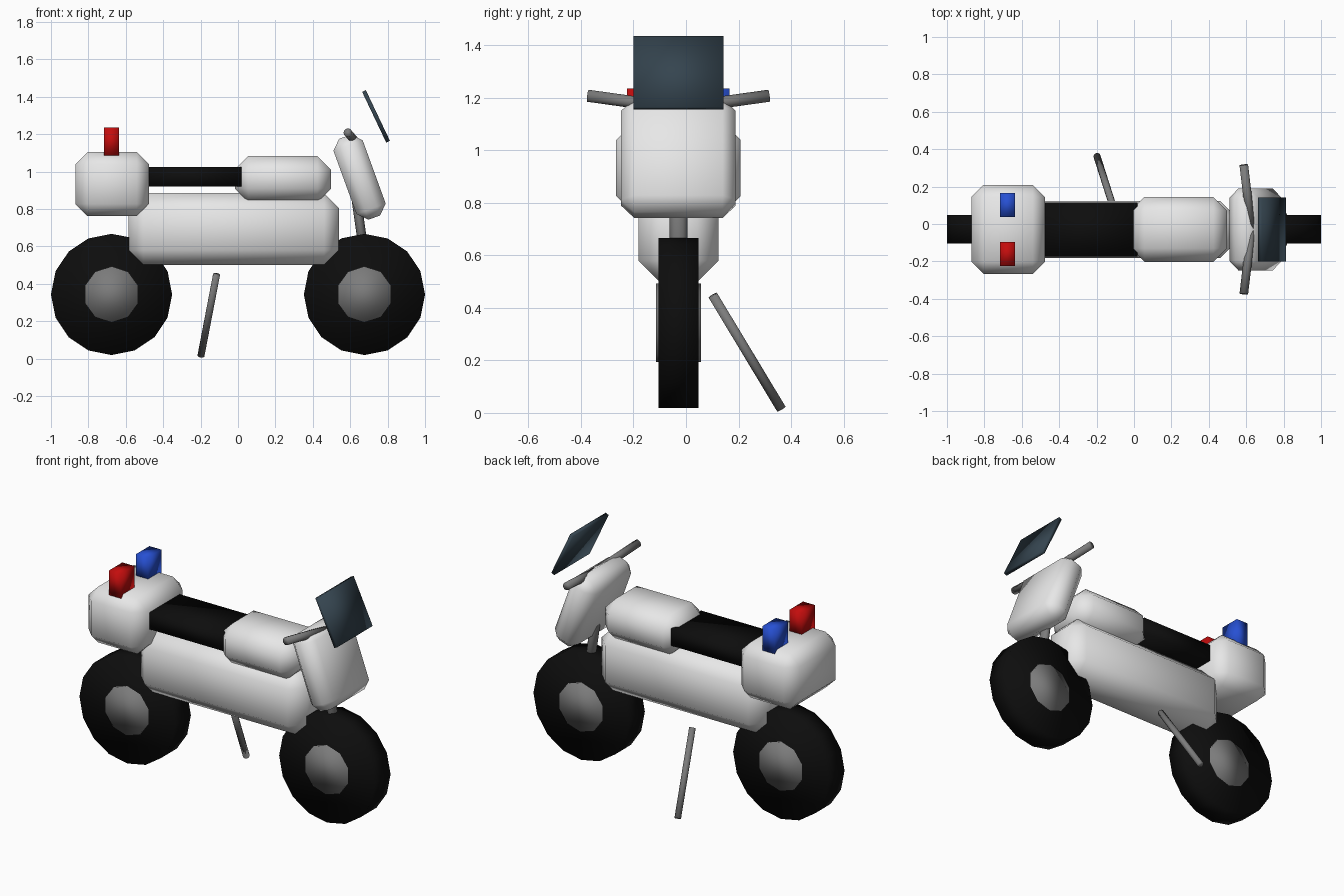
import bpy
import math
from mathutils import Vector

default_cube = bpy.data.objects.get("Cube")
if default_cube:
    bpy.data.objects.remove(default_cube, do_unlink=True)

MID = -0.029  # lengthwise centre plane of the motorcycle


def material(name, r, g, b):
    mat = bpy.data.materials.new(name)
    mat.use_nodes = True
    mat.diffuse_color = (r, g, b, 1)
    mat.node_tree.nodes["Principled BSDF"].inputs["Base Color"].default_value = (r, g, b, 1)
    return mat


white = material("white_paint", 0.8, 0.8, 0.8)
black = material("black_rubber", 0.004, 0.004, 0.004)
metal = material("grey_metal", 0.2, 0.2, 0.2)
glass = material("dark_glass", 0.035, 0.058, 0.078)
red = material("red_light", 0.55, 0.004, 0.004)
blue = material("blue_light", 0.02, 0.08, 0.65)


def finish(name, mat):
    obj = bpy.context.object
    obj.name = obj.data.name = name
    obj.data.materials.append(mat)
    obj.data.shade_smooth()
    return obj


def box(name, mat, centre, size, chamfer=0.0, tilt=0.0):
    """Box, optionally chamfered and tilted about the y axis."""
    bpy.ops.mesh.primitive_cube_add(size=1, location=centre,
                                    rotation=(0, math.radians(tilt), 0))
    bpy.context.object.scale = size
    bpy.ops.object.transform_apply(location=False, rotation=False, scale=True)
    obj = finish(name, mat)
    if chamfer:
        bevel = obj.modifiers.new("chamfer", "BEVEL")
        bevel.width = chamfer
        bevel.segments = 1
    return obj


def rod(name, mat, start, end, radius, sides=12):
    """Cylinder running between two points."""
    start, end = Vector(start), Vector(end)
    axis = end - start
    bpy.ops.mesh.primitive_cylinder_add(vertices=sides, radius=radius,
                                        depth=axis.length, location=(start + end) / 2)
    bpy.context.object.rotation_euler = axis.to_track_quat("Z", "Y").to_euler()
    return finish(name, mat)


def disc(name, mat, x, radius, width, sides):
    """Wheel part with its axle along y and a corner pointing up."""
    bpy.ops.mesh.primitive_cylinder_add(vertices=sides, radius=radius, depth=width,
                                        location=(x, MID, 0.343),
                                        rotation=(-math.pi / 2, 0, 0))
    bpy.context.object.rotation_euler.x = math.pi / 2
    return finish(name, mat)


# Wheels and hubs
for end, x in (("rear", -0.676), ("front", 0.676)):
    disc(end + "_tyre", black, x, 0.324, 0.152, 16)
    disc(end + "_hub", metal, x, 0.15, 0.172, 10)

# Body, tank, rear case and seat
box("main_body", white, (-0.023, MID, 0.692), (1.127, 0.305, 0.385), 0.08)
box("fuel_tank", white, (0.24, MID, 0.96), (0.514, 0.346, 0.246), 0.072)
box("rear_case", white, (-0.673, MID, 0.933), (0.394, 0.475, 0.342), 0.065)
box("seat", black, (-0.24, MID, 0.972), (0.52, 0.29, 0.104))

# Warning lights on the rear case
for name, mat, side in (("right_light", red, -1), ("left_light", blue, 1)):
    box(name, mat, (-0.676, MID + side * 0.131, 1.16), (0.081, 0.129, 0.15))

# Front fairing and windscreen
box("front_fairing", white, (0.65, MID, 0.97), (0.166, 0.437, 0.46), 0.05, -20)
box("windscreen", glass, (0.738, MID, 1.295), (0.022, 0.343, 0.3), tilt=-25.4)

# Steering column
column = rod("steering_column", metal, (0.6, MID, 1.08), (0.69, MID, 0.45), 0.034)
column.scale.y = 0.75

# Handlebars, swept up and back from the column
for name, side in (("right_handlebar", -1), ("left_handlebar", 1)):
    rod(name, metal, (0.628, MID, 1.16), (0.587, MID + side * 0.345, 1.208), 0.023)

# Side stand
rod("side_stand", metal, (-0.115, 0.102, 0.448), (-0.198, 0.363, 0.015), 0.019)
